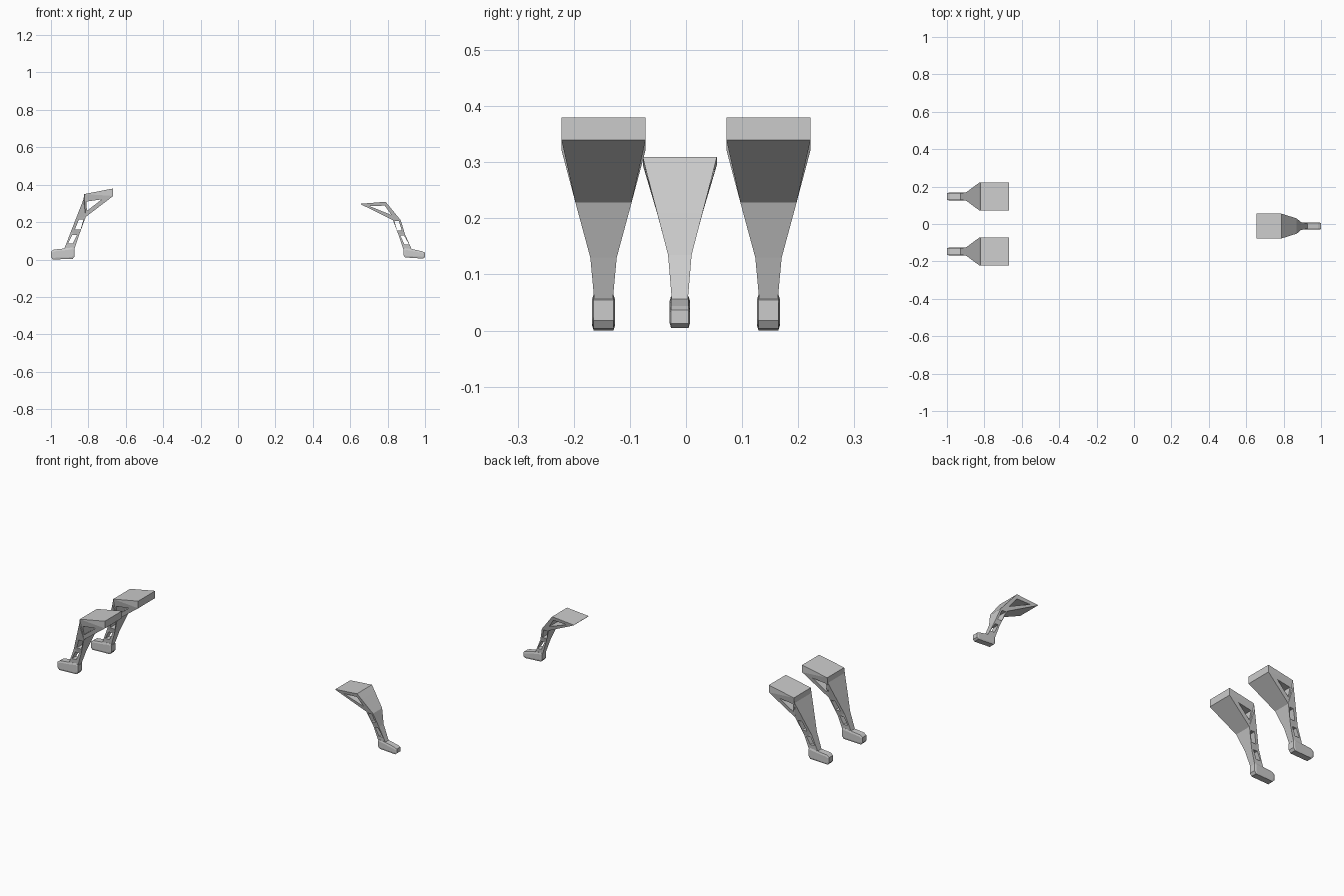
import bpy, bmesh

if "Cube" in bpy.data.objects:
    bpy.data.objects.remove(bpy.data.objects["Cube"])

# Side faces of a leg, as indices into its ten-point outline
CELLS = [(0, 1, 2, 8, 9), (2, 3, 8), (3, 4, 7, 8), (4, 5, 6, 7)]


def new_object(name, bm):
    bmesh.ops.triangulate(bm, faces=[f for f in bm.faces if len(f.verts) > 4])
    bmesh.ops.recalc_face_normals(bm, faces=bm.faces[:])
    me = bpy.data.meshes.new(name)
    bm.to_mesh(me)
    bm.free()
    ob = bpy.data.objects.new(name, me)
    bpy.context.collection.objects.link(ob)
    return ob


def slab(bm, pts, y, cells=None):
    """Extrude an (x, z, half width) outline symmetrically about y."""
    a = [bm.verts.new((x, y - w, z)) for x, z, w in pts]
    b = [bm.verts.new((x, y + w, z)) for x, z, w in pts]
    n = len(pts)
    sides = []
    for side in (a, b):
        for c in cells or [range(n)]:
            sides.append(bm.faces.new([side[i] for i in c]))
    for i in range(n):
        j = (i + 1) % n
        bm.faces.new((a[i], a[j], b[j], b[i]))
    return sides


def make_leg(name, outline, holes, y):
    # tapered leg body
    bm = bmesh.new()
    slab(bm, outline, y, CELLS)
    bmesh.ops.triangulate(bm, faces=bm.faces[:])
    leg = new_object(name, bm)
    # windows cut straight through the leg
    bm = bmesh.new()
    for h in holes:
        slab(bm, [(x, z, 0.2) for x, z in h], y)
    cutter = new_object(name + "_cutter", bm)
    cutter.hide_render = True
    mod = leg.modifiers.new("windows", 'BOOLEAN')
    mod.operation = 'DIFFERENCE'
    mod.solver = 'EXACT'
    mod.object = cutter
    bpy.context.view_layer.objects.active = leg
    bpy.ops.object.modifier_apply(modifier=mod.name)
    bpy.data.objects.remove(cutter)


def make_foot(name, outline, w, y):
    # foot block with raised, chamfered side panels
    bm = bmesh.new()
    sides = slab(bm, [(x, z, w * 0.85) for x, z in outline], y)
    bmesh.ops.recalc_face_normals(bm, faces=bm.faces[:])
    bmesh.ops.inset_individual(bm, faces=sides, thickness=0.01, depth=w * 0.15)
    new_object(name, bm)


# Pair of legs on the left
left_outline = [(-.667, .38, .075), (-.822, .35, .075), (-.826, .322, .075),
                (-.864, .225, .047), (-.895, .145, .0235), (-.93, .055, .0165),
                (-.875, .055, .0165), (-.85, .13, .0235), (-.814, .228, .05),
                (-.667, .34, .075)]
left_holes = [[(-.81, .31), (-.728, .322), (-.808, .26)],
              [(-.85, .215), (-.826, .215), (-.842, .16), (-.872, .16)],
              [(-.887, .13), (-.862, .13), (-.884, .085), (-.91, .085)]]
left_foot = [(-1, .012), (-1, .042), (-.985, .053), (-.93, .059), (-.882, .065),
             (-.873, .055), (-.873, .018), (-.883, .004), (-.99, 0)]
for side, y in (("front", -.147), ("back", .147)):
    make_leg(side + "_left_leg", left_outline, left_holes, y)
    make_foot(side + "_left_foot", left_foot, .0205, y)

# Single smaller leg on the right
right_outline = [(.655, .298, .066), (.789, .309, .066), (.812, .281, .059),
                 (.87, .21, .0405), (.893, .135, .021), (.93, .052, .014),
                 (.885, .052, .014), (.858, .132, .02), (.828, .211, .041),
                 (.657, .295, .066)]
right_holes = [[(.703, .286), (.785, .288), (.82, .238)],
               [(.837, .205), (.86, .205), (.876, .155), (.85, .155)],
               [(.868, .128), (.888, .128), (.915, .08), (.89, .08)]]
right_foot = [(1, .013), (1, .037), (.985, .044), (.93, .056), (.893, .061),
              (.885, .052), (.885, .022), (.893, .011), (.99, .005)]
make_leg("right_leg", right_outline, right_holes, -.011)
make_foot("right_foot", right_foot, .0185, -.011)
